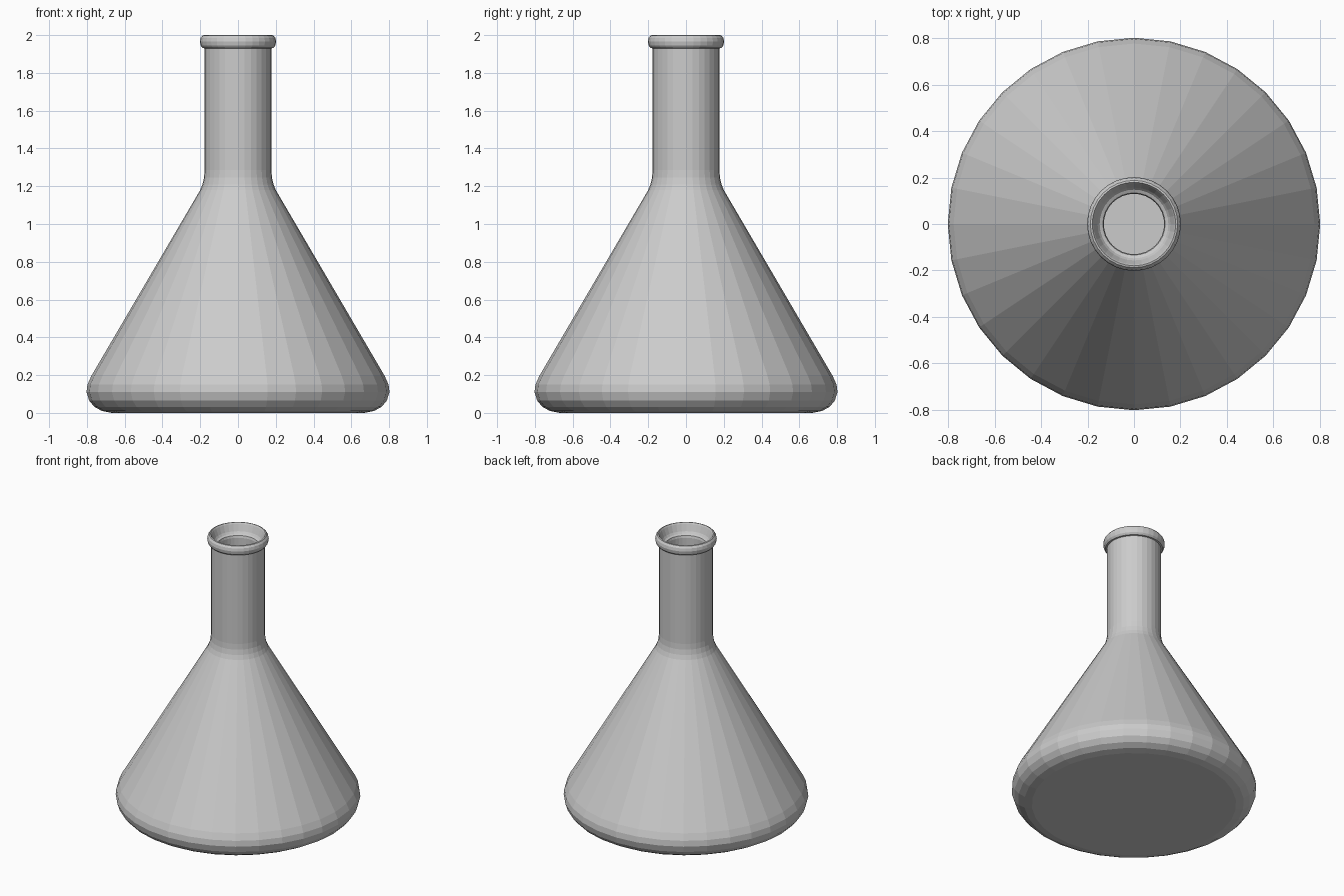
import bpy, bmesh, math

if "Cube" in bpy.data.objects:
    bpy.data.objects.remove(bpy.data.objects["Cube"])

SEGMENTS = 32


def lathe(name, profile):
    """Revolve an (r, z) profile around the z axis into a flat-shaded solid."""
    bm = bmesh.new()
    verts = [bm.verts.new((r, 0, z)) for r, z in profile]
    edges = [bm.edges.new(pair) for pair in zip(verts, verts[1:])]
    bmesh.ops.spin(bm, geom=verts + edges, cent=(0, 0, 0), axis=(0, 0, 1),
                   angle=math.tau, steps=SEGMENTS, use_merge=False)
    bmesh.ops.remove_doubles(bm, verts=bm.verts[:], dist=0.0005)
    bmesh.ops.recalc_face_normals(bm, faces=bm.faces[:])
    mesh = bpy.data.meshes.new(name)
    bm.to_mesh(mesh)
    bm.free()
    obj = bpy.data.objects.new(name, mesh)
    bpy.context.collection.objects.link(obj)
    return obj


# Outer wall: rounded base, cone, soft shoulder, neck
outer = [(0, 0), (0.67, 0), (0.72, 0.01), (0.76, 0.032), (0.788, 0.065),
         (0.802, 0.11), (0.797, 0.15), (0.777, 0.195),
         (0.2, 1.18), (0.188, 1.21), (0.18, 1.245), (0.177, 1.285),
         (0.177, 1.93)]

# Rolled lip with a stepped mouth
lip = [(0.188, 1.932), (0.198, 1.945), (0.202, 1.965), (0.198, 1.985),
       (0.188, 1.998), (0.18, 2.0), (0.174, 1.99), (0.157, 1.945),
       (0.148, 1.932), (0.134, 1.925)]

# Inner wall: neck, cone, rounded floor
inner = [(0.13, 1.91), (0.13, 1.28), (0.137, 1.225), (0.155, 1.17),
         (0.735, 0.18), (0.755, 0.11), (0.73, 0.065), (0.67, 0.045), (0, 0.045)]

lathe("flask", outer + lip + inner)
